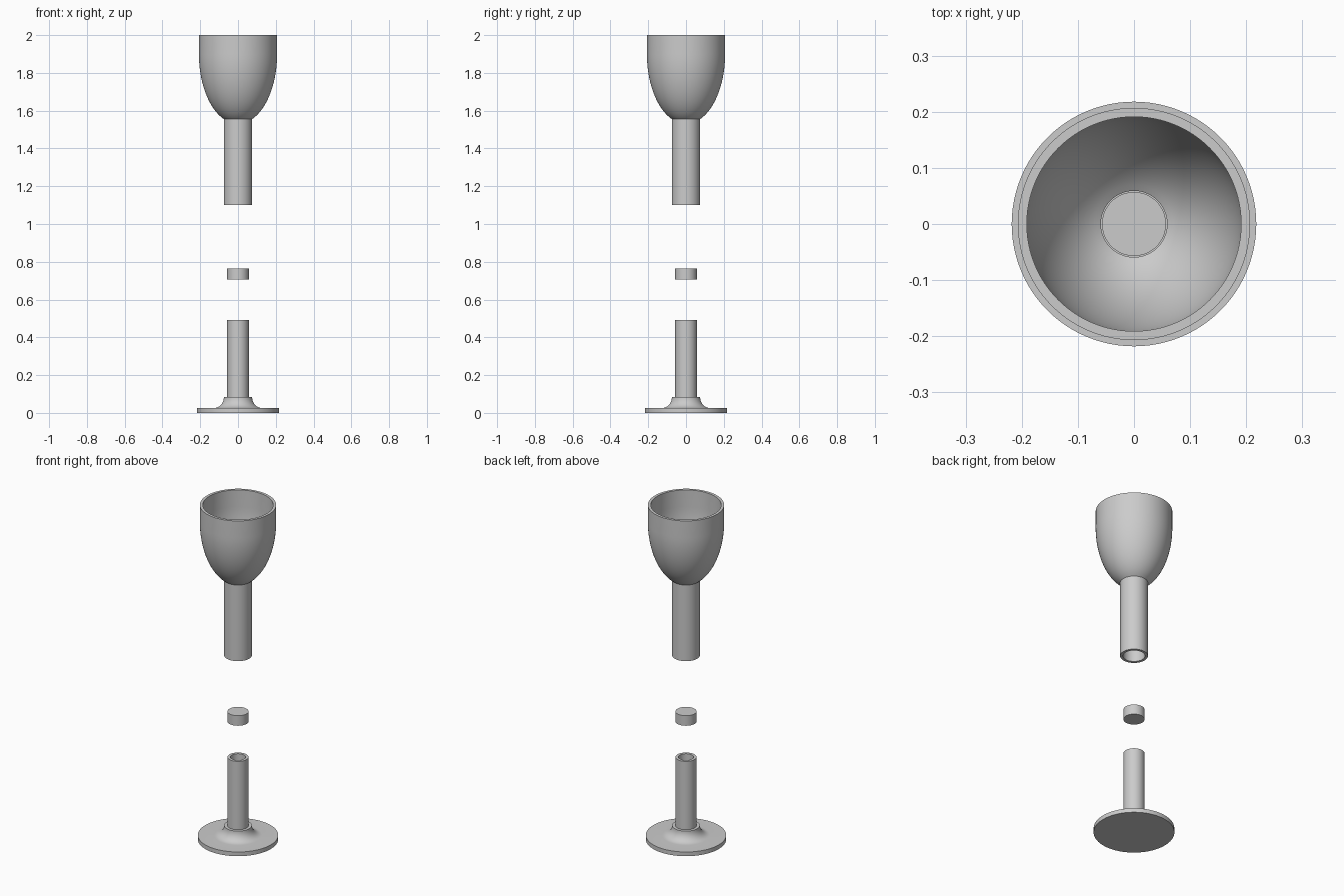
import bpy, bmesh, math

if "Cube" in bpy.data.objects:
    bpy.data.objects.remove(bpy.data.objects["Cube"])

SEGS = 96


def lathe(name, profile, closed=False):
    """Revolve (radius, z) points about z; closed joins last point to first."""
    bm = bmesh.new()
    rings = []
    for r, z in profile:
        if r < 1e-6:
            rings.append([bm.verts.new((0, 0, z))])
        else:
            rings.append([bm.verts.new((r * math.cos(2 * math.pi * i / SEGS),
                                        r * math.sin(2 * math.pi * i / SEGS), z))
                          for i in range(SEGS)])
    pairs = list(zip(rings, rings[1:]))
    if closed:
        pairs.append((rings[-1], rings[0]))
    for a, b in pairs:
        for i in range(SEGS):
            j = (i + 1) % SEGS
            if len(a) == 1:
                bm.faces.new((a[0], b[j], b[i]))
            elif len(b) == 1:
                bm.faces.new((a[i], a[j], b[0]))
            else:
                bm.faces.new((a[i], a[j], b[j], b[i]))
    bmesh.ops.recalc_face_normals(bm, faces=bm.faces[:])
    mesh = bpy.data.meshes.new(name)
    bm.to_mesh(mesh)
    bm.free()
    ob = bpy.data.objects.new(name, mesh)
    bpy.context.collection.objects.link(ob)
    bpy.ops.object.select_all(action='DESELECT')
    ob.select_set(True)
    bpy.context.view_layer.objects.active = ob
    bpy.ops.object.shade_smooth_by_angle(angle=math.radians(30))
    return ob


def bowl_curve(a, b, r_neck, zc=1.9, n=20):
    """Elliptic bowl side from the neck radius up to the straight wall."""
    t0 = math.acos(r_neck / a)
    return [(a * math.cos(t0 * (1 - k / n)), zc - b * math.sin(t0 * (1 - k / n)))
            for k in range(n + 1)]


# Foot: disc, concave collar and hollow stem
flare = [(0.130 - 0.055 * math.sin(t), 0.083 - 0.058 * math.cos(t))
         for t in (math.pi / 2 * k / 10 for k in range(11))]
lathe("foot_and_stem",
      [(0, 0), (0.218, 0), (0.218, 0.025)] + flare +
      [(0.057, 0.083), (0.057, 0.492), (0.041, 0.492), (0.041, 0.03), (0, 0.03)])

# Loose plug between stem and cup
lathe("plug", [(0, 0.705), (0.057, 0.705), (0.057, 0.765), (0, 0.765)])

# Cup with open tubular neck
outer = bowl_curve(0.207, 0.37, 0.075)
inner = bowl_curve(0.191, 0.355, 0.059)
lathe("cup_and_neck",
      [(0.075, 1.10)] + outer + [(0.207, 2.0), (0.191, 2.0)] +
      inner[::-1] + [(0.059, 1.10)], closed=True)
